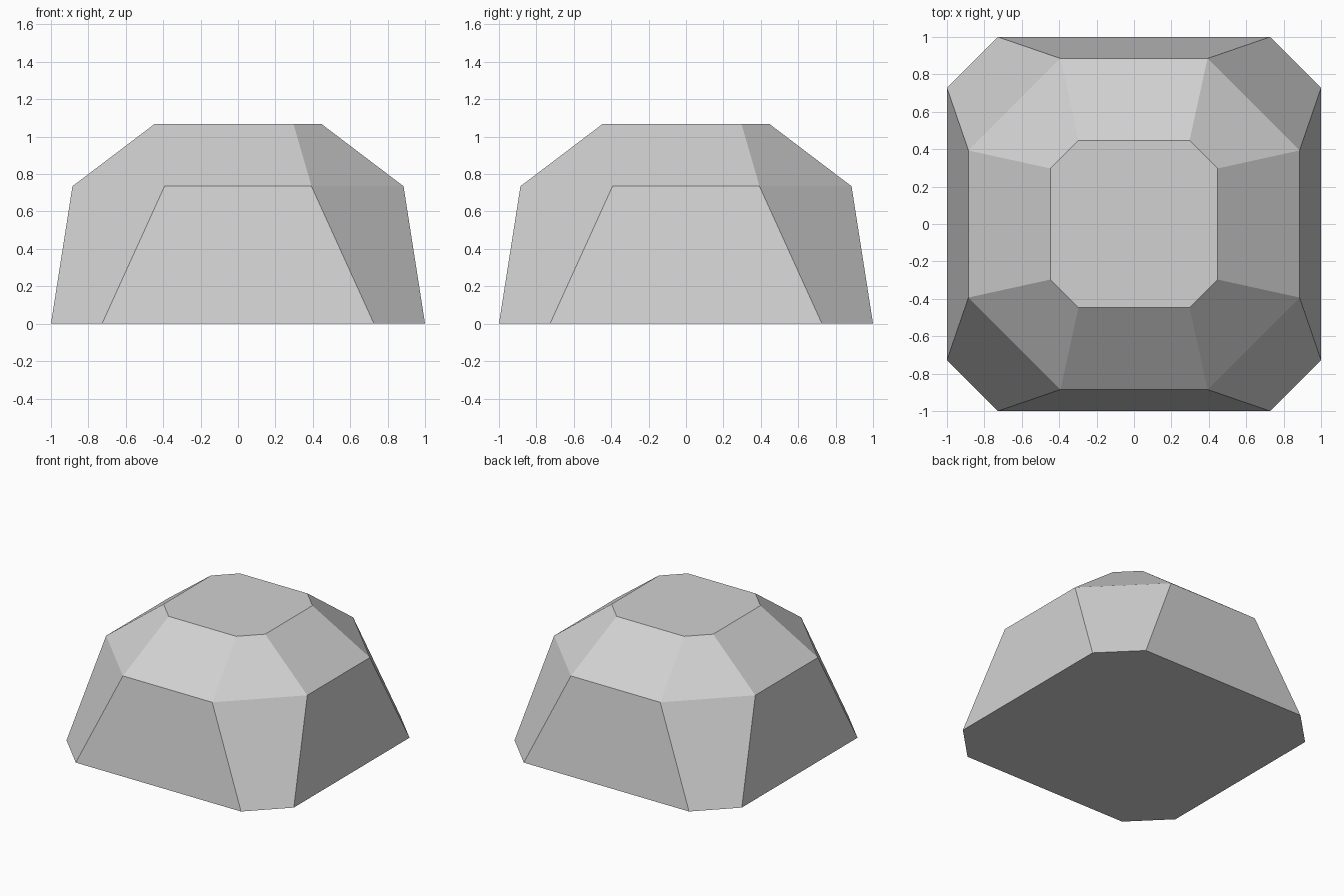
import bpy
import bmesh

cube = bpy.data.objects.get("Cube")
if cube:
    bpy.data.objects.remove(cube, do_unlink=True)

# Plain stone grey
grey = bpy.data.materials.new("light_grey")
grey.use_nodes = True
colour = (0.64, 0.64, 0.64, 1)
grey.diffuse_color = colour
grey.node_tree.nodes["Principled BSDF"].inputs["Base Color"].default_value = colour


def octagon(bm, half, flat, z):
    """Chamfered square: half is the half width, flat the half length of each side."""
    corners = []
    x, y = half, -flat
    for _ in range(4):
        corners += [bm.verts.new((x, y, z)), bm.verts.new((x, -y, z))]
        if abs(x) < abs(y):
            corners[-1].co = (-x, y, z)
        x, y = -y, x
    return corners


# Faceted boulder: base, shoulder and crown rings
bm = bmesh.new()
rings = [octagon(bm, *ring) for ring in
         ((1.0, 0.727, 0.0), (0.885, 0.393, 0.735), (0.447, 0.297, 1.067))]
for lower, upper in zip(rings, rings[1:]):
    for i in range(8):
        j = (i + 1) % 8
        bm.faces.new((lower[i], lower[j], upper[j], upper[i]))

# Flat underside and flat top
bm.faces.new(rings[0][::-1])
bm.faces.new(rings[-1])
bmesh.ops.recalc_face_normals(bm, faces=bm.faces)

mesh = bpy.data.meshes.new("boulder")
bm.to_mesh(mesh)
bm.free()
mesh.materials.append(grey)
bpy.context.collection.objects.link(bpy.data.objects.new("boulder", mesh))
